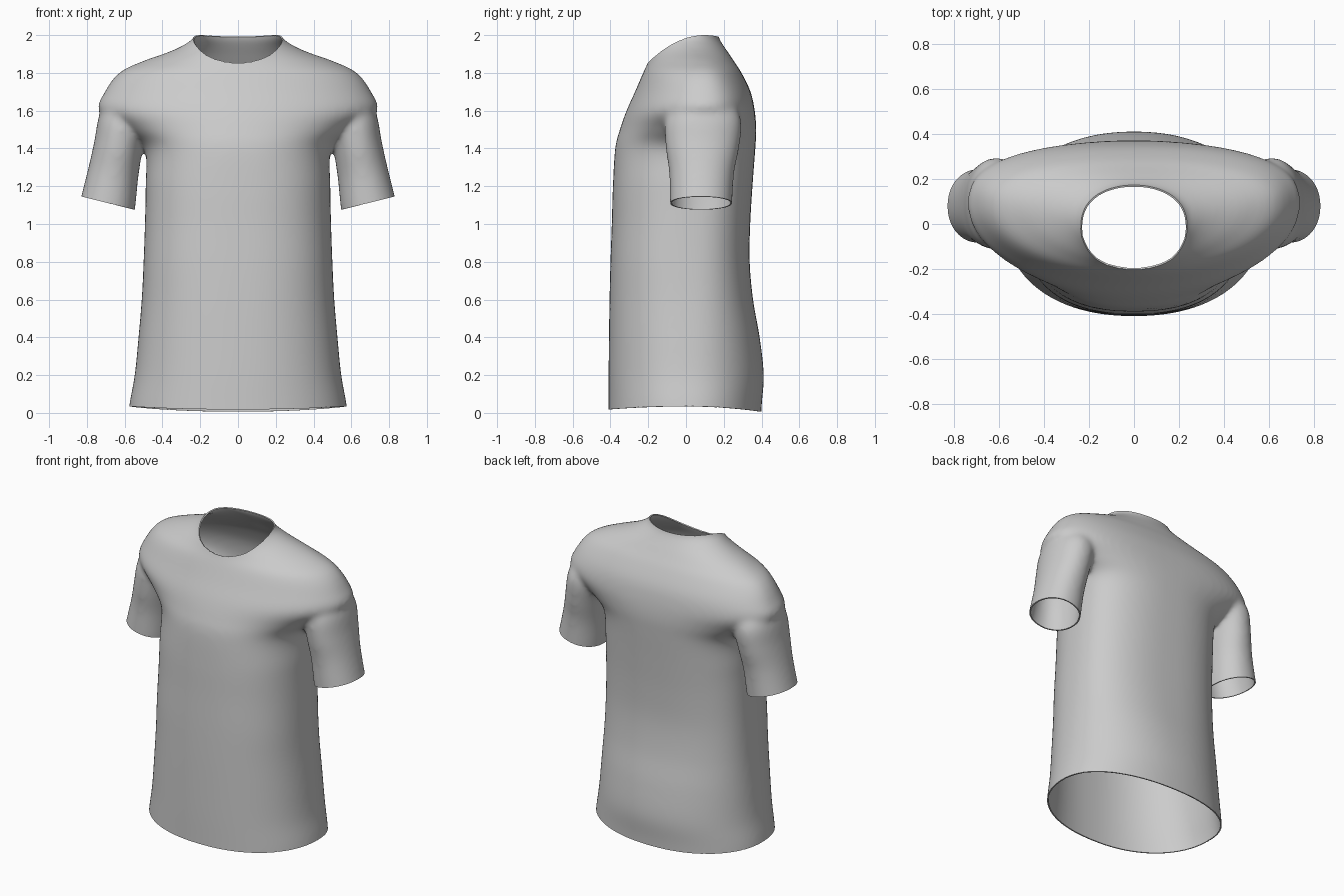
import bpy, bmesh, math
from mathutils import Vector

if "Cube" in bpy.data.objects:
    bpy.data.objects.remove(bpy.data.objects["Cube"])

SEG = 72


def smooth_rows(rows, steps=5):
    # Catmull-Rom interpolation between the measured sections
    out = []
    for i in range(len(rows) - 1):
        a, b = rows[max(i - 1, 0)], rows[i]
        c, d = rows[i + 1], rows[min(i + 2, len(rows) - 1)]
        for s in range(steps):
            t = s / steps
            out.append([0.5 * (2 * q + (r - p) * t + (2 * p - 5 * q + 4 * r - u) * t * t
                               + (3 * q - p - 3 * r + u) * t ** 3)
                        for p, q, r, u in zip(a, b, c, d)])
    return out + [list(rows[-1])]


def loft(bm, rings):
    loops = [[bm.verts.new(p) for p in ring] for ring in rings]
    faces = [bm.faces.new(loops[0]), bm.faces.new(loops[-1])]
    for a, b in zip(loops, loops[1:]):
        for i in range(SEG):
            j = (i + 1) % SEG
            faces.append(bm.faces.new((a[i], a[j], b[j], b[i])))
    bmesh.ops.recalc_face_normals(bm, faces=faces)


def superellipse(n_front, n_back):
    for i in range(SEG):
        t = 2 * math.pi * i / SEG
        c, s = math.cos(t), math.sin(t)
        n = n_back if s > 0 else n_front
        yield (math.copysign(abs(c) ** (2 / n), c), math.copysign(abs(s) ** (2 / n), s))


def torso_ring(z, w, front, back, yc, nf, nb):
    return [(w * c, yc + (back - yc if s > 0 else yc - front) * s, z)
            for c, s in superellipse(nf, nb)]


def sleeve_ring(x, z, w, yc, hy, side):
    return [(side * (x + .97 * w * c), yc + hy * s, z + .24 * w * c)
            for c, s in superellipse(2.1, 2.1)]


# Body sections: z, half width, front y, back y, middle y, front and back squareness
torso = [
    (-.2, .60, -.41, .39, .02, 2.2, 2.15), (.03, .577, -.41, .40, .02, 2.2, 2.15),
    (.2, .547, -.41, .412, .02, 2.25, 2.15), (.4, .527, -.408, .39, .02, 2.3, 2.25),
    (.6, .510, -.405, .355, .02, 2.35, 2.4), (.8, .500, -.40, .337, .02, 2.4, 2.5),
    (1.0, .493, -.393, .34, .03, 2.4, 2.5), (1.2, .489, -.387, .352, .04, 2.4, 2.5),
    (1.4, .495, -.375, .367, .06, 2.3, 2.5), (1.5, .61, -.35, .372, .08, 2.1, 2.4),
    (1.6, .737, -.315, .364, .09, 2.0, 2.5), (1.7, .705, -.27, .342, .09, 2.0, 2.5),
    (1.8, .63, -.227, .294, .09, 2.0, 2.3), (1.86, .51, -.2, .255, .08, 1.8, 2.1),
    (1.91, .37, -.187, .222, .06, 1.7, 2.1), (1.95, .285, -.185, .195, .04, 1.7, 2.1),
    (2.0, .228, -.182, .170, .02, 1.9, 2.1), (2.12, .215, -.18, .16, .02, 2.0, 2.1)]

# Sleeve sections: centre x, z, half width, middle y, half depth
sleeve = [
    (.717, .98, .15, .08, .163), (.688, 1.11, .147, .08, .165),
    (.660, 1.27, .135, .083, .172), (.634, 1.41, .130, .087, .195),
    (.606, 1.55, .13, .092, .20), (.575, 1.66, .09, .095, .14)]

bm = bmesh.new()
loft(bm, [torso_ring(*r) for r in smooth_rows(torso)])
for side in (-1, 1):
    loft(bm, [sleeve_ring(*r, side) for r in smooth_rows(sleeve)])
mesh = bpy.data.meshes.new("tshirt")
bm.to_mesh(mesh)
bm.free()
shirt = bpy.data.objects.new("tshirt", mesh)
bpy.context.collection.objects.link(shirt)

# Fuse body and sleeves into one soft skin
remesh = shirt.modifiers.new("fuse", 'REMESH')
remesh.mode = 'VOXEL'
remesh.voxel_size = .0125
soften = shirt.modifiers.new("soften", 'SMOOTH')
soften.factor = .5
soften.iterations = 22
bm = bmesh.new()
bm.from_object(shirt, bpy.context.evaluated_depsgraph_get())
shirt.modifiers.clear()


def cut(keep, co, normal):
    faces = [f for f in bm.faces if keep(f.calc_center_median())]
    geom = list({v for f in faces for v in f.verts}) \
        + list({e for f in faces for e in f.edges}) + faces
    bmesh.ops.bisect_plane(bm, geom=geom, dist=1e-5, plane_co=co, plane_no=normal,
                           clear_outer=True)


def curved_cut(keep, height, up):
    # Flatten the curved opening, slice it, then restore the shape
    for v in bm.verts:
        v.co.z -= height(v.co.y)
    cut(keep, (0, 0, 0), (0, 0, up))
    for v in bm.verts:
        v.co.z += height(v.co.y)


# Sleeve openings
for side in (-1, 1):
    cut(lambda c: c.x * side > .522 and .9 < c.z < 1.3,
        (side * .685, 0, 1.11), Vector((side * .24, 0, -.97)))
# Neck opening, low at the front, and gently waved hem
curved_cut(lambda c: True, lambda y: 2.0 - 1.6 * (y - .1) ** 2, 1)
curved_cut(lambda c: True, lambda y: .035 - (.1 if y < 0 else .18) * y * y, -1)

bmesh.ops.remove_doubles(bm, verts=bm.verts, dist=.003)
bmesh.ops.recalc_face_normals(bm, faces=bm.faces)
bm.to_mesh(mesh)
bm.free()

# Cloth thickness
solid = shirt.modifiers.new("cloth", 'SOLIDIFY')
solid.thickness = .008
solid.offset = -1
bpy.context.view_layer.objects.active = shirt
shirt.select_set(True)
bpy.ops.object.modifier_apply(modifier="cloth")
bpy.ops.object.shade_smooth_by_angle(angle=math.radians(50))
